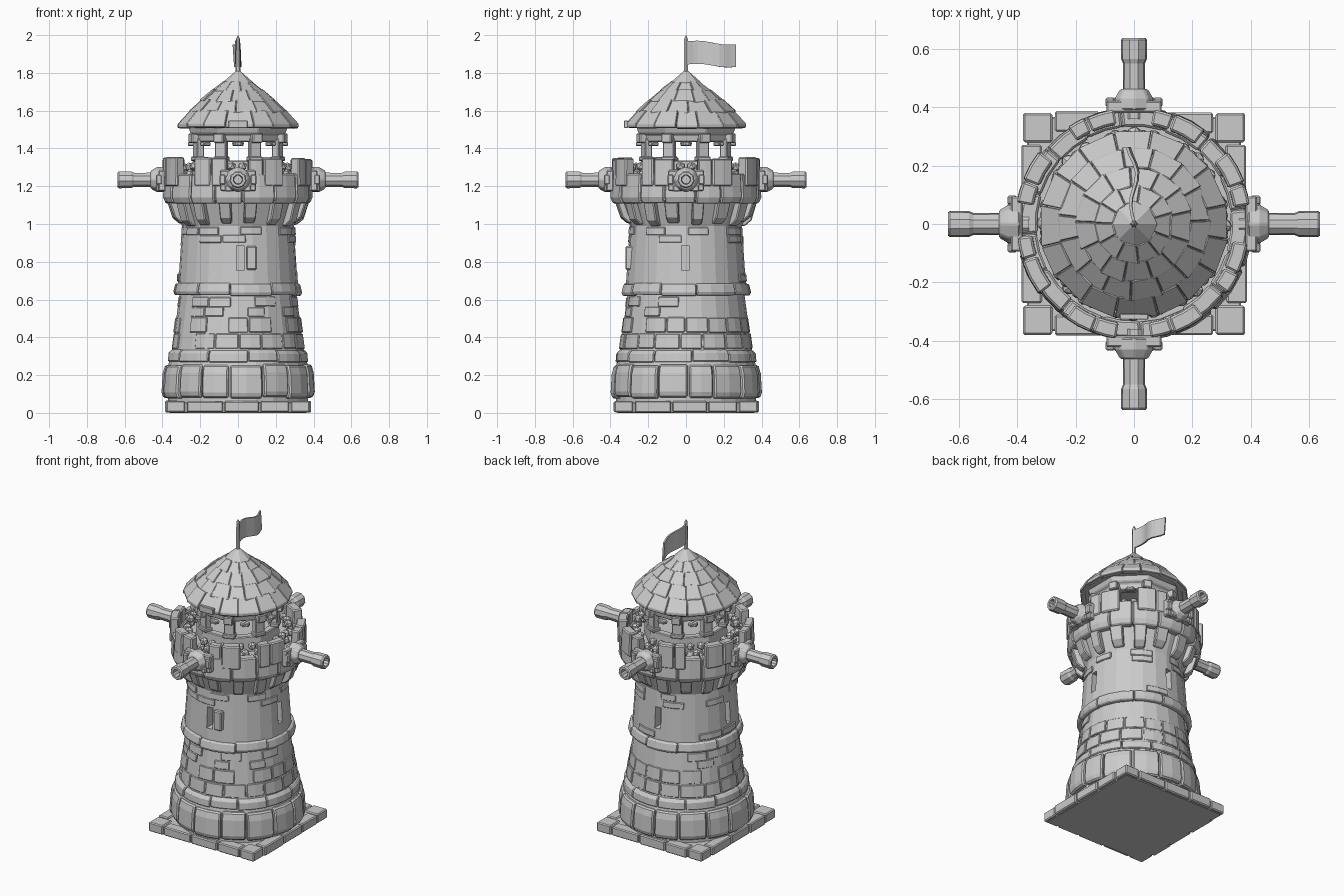
import bpy, bmesh, random
from math import sin, cos, pi, radians
from mathutils import Matrix, Vector

if "Cube" in bpy.data.objects:
    bpy.data.objects.remove(bpy.data.objects["Cube"])

random.seed(4)
TAU = 2 * pi
rnd = random.uniform


def sweep(bm, prof, a0=0.0, a1=TAU, steps=24, mat=None):
    """Sweep a closed (r, z) polygon around z; capped unless a full turn."""
    full = a1 - a0 > TAU - 1e-4
    rings = []
    for i in range(steps if full else steps + 1):
        a = a0 + (a1 - a0) * i / steps
        pts = [Vector((r * cos(a), r * sin(a), z)) for r, z in prof]
        rings.append([bm.verts.new(mat @ p if mat else p) for p in pts])
    n = len(prof)
    for i in range(steps):
        A, B = rings[i], rings[(i + 1) % len(rings)]
        for j in range(n):
            k = (j + 1) % n
            bm.faces.new((A[j], B[j], B[k], A[k]))
    if not full:
        bm.faces.new(rings[0])
        bm.faces.new(rings[-1][::-1])


def box(bm, c, s, mat=None):
    m = Matrix.Translation(c) @ Matrix.Diagonal((*s, 1))
    bmesh.ops.create_cube(bm, size=1, matrix=mat @ m if mat else m)


def finish(name, bm, bevel=0.0):
    bmesh.ops.remove_doubles(bm, verts=bm.verts, dist=1e-5)
    bmesh.ops.recalc_face_normals(bm, faces=bm.faces)
    me = bpy.data.meshes.new(name)
    bm.to_mesh(me)
    bm.free()
    ob = bpy.data.objects.new(name, me)
    bpy.context.collection.objects.link(ob)
    if bevel:
        m = ob.modifiers.new("worn_edges", 'BEVEL')
        m.width, m.segments, m.limit_method, m.angle_limit = bevel, 1, 'ANGLE', radians(35)
    return ob


def stones(bm, prof, n, gap=0.02, off=0.0, dr=0.006, dz=0.004, steps=2, keep=1.0):
    """Ring of n uneven stones with joints between them."""
    w = TAU / n
    cuts = [off + i * w + rnd(-.1, .1) * w for i in range(n)]
    cuts.append(cuts[0] + TAU)
    for i in range(n):
        if random.random() > keep:
            continue
        r_, z_ = rnd(-dr, dr), rnd(-dz, dz)
        sweep(bm, [(r + r_, z + z_) for r, z in prof], cuts[i] + gap / 2, cuts[i + 1] - gap / 2, steps)


def turn(k, n=4):
    return Matrix.Rotation(TAU * k / n, 4, 'Z')


# square foot: slab with edge stones
bm = bmesh.new()
box(bm, (0, 0, .028), (.735, .735, .056))
for k in range(4):
    box(bm, (.33, .33, .033), (.1, .1, .06), turn(k))
    x = -.275
    for w in (.2, .19, .16):
        box(bm, (x + w / 2, -.345 - rnd(0, .008), .033), (w - .008, .07, .056 + rnd(0, .008)), turn(k))
        x += w
finish("base_slab", bm, .006)

# tapered shaft with four slit windows
bm = bmesh.new()
sweep(bm, [(0, .03), (.37, .03), (.37, .25), (.35, .33), (.309, .63), (.318, .68),
           (.297, .99), (.345, 1.12), (.345, 1.24), (0, 1.24)])
shaft = finish("tower_shaft", bm)
bm = bmesh.new()
for k in range(4):
    box(bm, (.31, .012 if k % 2 else -.005, .82), (.12, .04, .135), turn(k))
cut = finish("slit_cutter", bm)
cut.hide_render = True
cut.display_type = 'WIRE'
m = shaft.modifiers.new("slits", 'BOOLEAN')
m.object, m.operation, m.solver = cut, 'DIFFERENCE', 'EXACT'
bm = bmesh.new()
box(bm, (.072, -.3, .82), (.055, .04, .125))
finish("front_shutter", bm, .006)

# big foot stones and the two bands
bm = bmesh.new()
stones(bm, [(.33, .08), (.392, .08), (.402, .11), (.396, .21), (.383, .255), (.33, .255)], 15, .025)
finish("foot_stones", bm, .008)
bm = bmesh.new()
stones(bm, [(.32, .27), (.374, .27), (.37, .315), (.355, .333), (.32, .333)], 12, .008, .1, .003, .003, 3)
stones(bm, [(.28, .622), (.335, .622), (.342, .64), (.332, .683), (.28, .69)], 10, .006, .2, .003, .004, 3)
finish("stone_bands", bm, .005)

# brick courses on the shaft
bm = bmesh.new()


def radius(z):
    return .35 - (z - .33) * .137 if z < .63 else .318 - (z - .68) * .068


for z0, z1, n, keep in ((.34, .42, 17, .95), (.425, .505, 18, .85), (.51, .56, 18, .35), (.562, .615, 16, .4),
                        (.695, .735, 14, .4), (.90, .94, 14, .35), (.943, .985, 16, .6)):
    stones(bm, [(.27, z0), (radius(z0) + .005, z0), (radius(z1) + .005, z1), (.27, z1)],
           n, .02, rnd(0, 1), .004, .002, 2, keep)
finish("wall_bricks", bm, .004)

# corbels under the parapet
bm = bmesh.new()
for k in range(16):
    a, h = (k + .5) * TAU / 16 + rnd(-.03, .03), .085 + rnd(0, .02)
    lo = 1.0 + rnd(-.012, .012)
    sweep(bm, [(.28, lo), (.314, lo), (.35, lo + .03), (.378, 1.115), (.28, 1.115)], a - h, a + h, 1)
finish("corbels", bm, .006)

# parapet wall and merlons
bm = bmesh.new()
stones(bm, [(.335, 1.11), (.386, 1.108), (.40, 1.14), (.393, 1.265), (.335, 1.265)], 16, .012, .1, .004, .003)
sweep(bm, [(.338, 1.12), (.388, 1.12), (.388, 1.255), (.338, 1.255)])
for k in range(8):
    a, h, d = (k + .5) * TAU / 8 + rnd(-.03, .03), .235 + rnd(-.02, .03), rnd(0, .01)
    t = 1.345 + rnd(-.008, .012)
    s = a + rnd(-.06, .06)
    for p, q in ((a - h, s - .006), (s + .006, a + h)):
        e = rnd(-.004, .004)
        sweep(bm, [(.338 + d, 1.2), (.398 + d + e, 1.2), (.396 + d + e, t + e), (.342 + d, t + e)], p, q, 2)
finish("parapet", bm, .007)

# cannons with wall mounts
for k in range(4):
    place = turn(k) @ Matrix.Translation((0, 0, 1.235))
    along = place @ Matrix.Rotation(pi / 2, 4, 'Y')
    bm = bmesh.new()
    sweep(bm, [(0, .36), (.04, .36), (.038, .55), (.045, .565), (.046, .63), (.04, .638), (.026, .638),
               (.022, .57), (0, .57)], steps=9, mat=along)
    finish("cannon_barrel", bm)
    bm = bmesh.new()
    sweep(bm, [(0, .39), (.068, .39), (.068, .43), (.05, .462), (0, .462)], steps=8, mat=along)
    box(bm, (.402, 0, -.005), (.04, .19, .11), place)
    for s in (-1, 1):
        box(bm, (.418, s * .082, 0), (.032, .032, .055), place)
        box(bm, (.415, s * .05, -.045), (.04, .04, .035), place)
    finish("cannon_mount", bm, .006)

# cannonball heaps on the walkway
bm = bmesh.new()
for k in range(8):
    for da, r, z in ((-.2, .305, 1.265), (0, .31, 1.265), (.2, .305, 1.265), (-.1, .3, 1.305), (.1, .3, 1.305),
                     (.27, .3, 1.30)):
        a = k * TAU / 8 + da + rnd(-.03, .03)
        bmesh.ops.create_icosphere(bm, subdivisions=1, radius=.027,
                                   matrix=Matrix.Translation((r * cos(a), r * sin(a), z)))
finish("cannonballs", bm)

# lantern room: drum, posts, lintel
bm = bmesh.new()
o = TAU / 16
sweep(bm, [(0, 1.2), (.255, 1.2), (.25, 1.335), (.2, 1.335), (.2, 1.31), (0, 1.31)], o, o + TAU, 8)
sweep(bm, [(.2, 1.435), (.243, 1.435), (.25, 1.47), (.272, 1.48), (.285, 1.515), (.2, 1.515)], o, o + TAU, 8)
for k in range(8):
    m = turn(k + .5, 8)
    box(bm, (.226, 0, 1.39), (.04, .062, .13), m)
    box(bm, (.228, 0, 1.345), (.054, .076, .025), m)
    box(bm, (.24, 0, 1.455), (.07, .055, .05), m)
    for s in (-1, 1):
        box(bm, (.222, s * .038, 1.428), (.035, .03, .022), m @ Matrix.Rotation(s * .1, 4, 'X'))
finish("lantern_room", bm, .005)

# conical roof in overlapping tile tiers
tiers = [(.318, 1.53), (.257, 1.598), (.195, 1.655), (.132, 1.708), (.075, 1.752)]
bm = bmesh.new()
sweep(bm, [(0, 1.505), (.3, 1.51), (.31, 1.525)] + [(r - .008, z - .006) for r, z in tiers[1:]] + [(0, 1.79)],
      steps=16)
for (r0, z0), (r1, z1), n in zip(tiers, tiers[1:], (16, 15, 13, 11)):
    stones(bm, [(r0 - .02, z0 - .024), (r0 + .005, z0 - .02), (r0 + .006, z0), (r1, z1 + .004), (r1 - .02, z1 - .02)],
           n, .008, rnd(0, 1), .003, .004, 1)
sweep(bm, [(0, 1.735), (.078, 1.737), (.08, 1.75), (.014, 1.808), (0, 1.815)], steps=8)
box(bm, (0, -.318, 1.528), (.1, .02, .04))
finish("roof", bm, .003)

# flagpole and waving flag
bm = bmesh.new()
sweep(bm, [(0, 1.78), (.014, 1.78), (.011, 1.98), (0, 2.0)], steps=6)
finish("flagpole", bm)
bm = bmesh.new()
rows = []
for i in range(10):
    t = i / 9
    x = -.017 * sin(t * 7.5) * (.5 + .5 * t)
    rows.append([bm.verts.new((x - dx, .008 + .255 * t, z)) for dx, z in
                 ((0, 1.845 - .012 * t + .006 * sin(6 * t)), (.008 * t, 1.968 - .016 * t + .006 * sin(6 * t)))])
for A, B in zip(rows, rows[1:]):
    bm.faces.new((A[0], B[0], B[1], A[1]))
flag = finish("flag", bm)
m = flag.modifiers.new("thickness", 'SOLIDIFY')
m.thickness, m.offset = .01, 0
